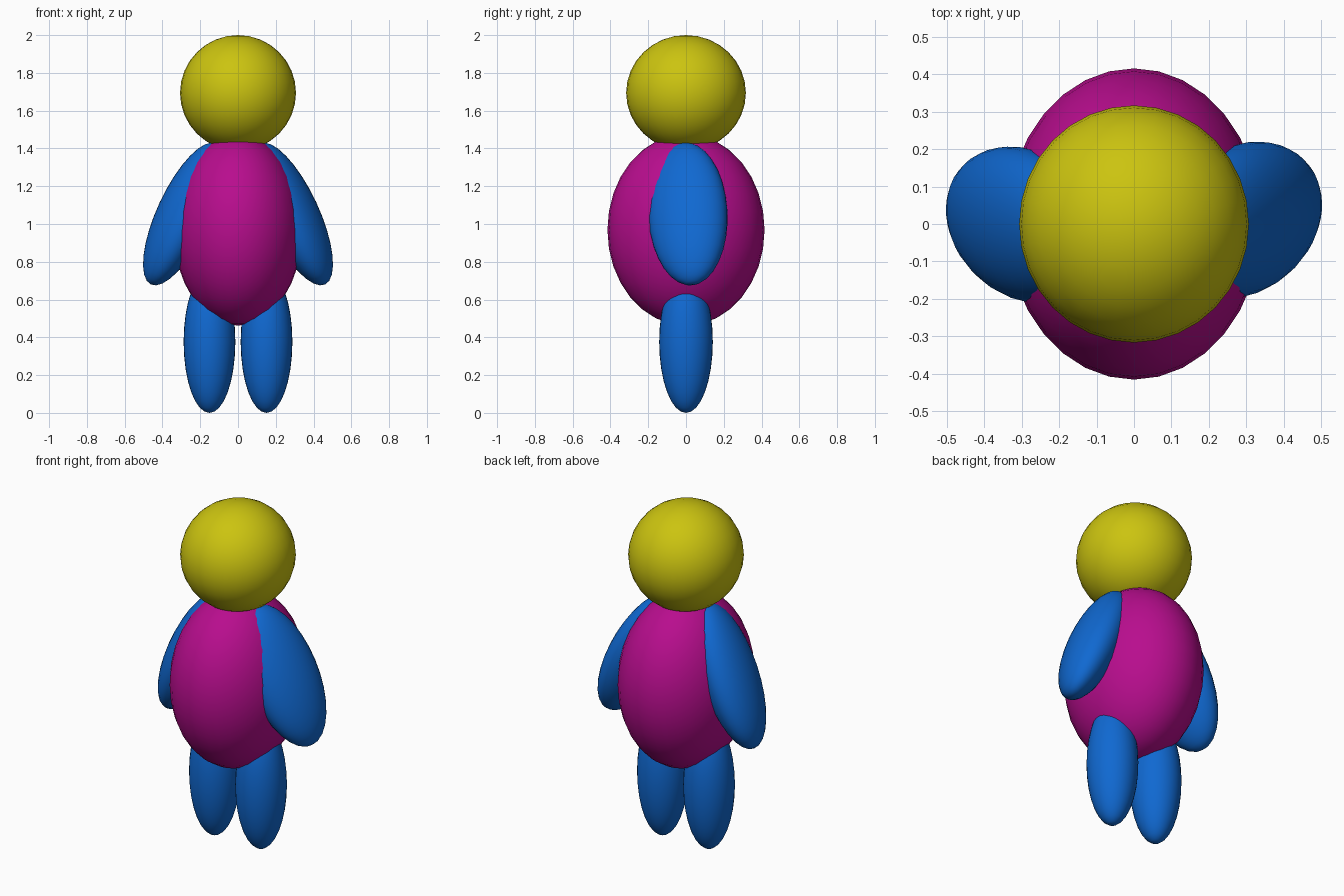
import bpy
from math import radians

if "Cube" in bpy.data.objects:
    bpy.data.objects.remove(bpy.data.objects["Cube"])


def material(name, rgb):
    mat = bpy.data.materials.new(name)
    mat.diffuse_color = (*rgb, 1)
    mat.use_nodes = True
    mat.node_tree.nodes["Principled BSDF"].inputs["Base Color"].default_value = mat.diffuse_color
    return mat


YELLOW = material("yellow", (0.60, 0.55, 0.005))
MAGENTA = material("magenta", (0.48, 0.004, 0.27))
BLUE = material("blue", (0.005, 0.14, 0.64))


def ellipsoid(name, centre, radii, mat, rot=(0, 0, 0)):
    bpy.ops.mesh.primitive_uv_sphere_add(segments=32, ring_count=16, radius=1, location=centre)
    ob = bpy.context.object
    ob.name = name
    ob.scale = radii
    # spin about the long axis first, then lean forward, then swing outward
    ob.rotation_mode = 'ZXY'
    ob.rotation_euler = [radians(a) for a in rot]
    ob.data.materials.append(mat)
    bpy.ops.object.shade_smooth()
    return ob


# Head and torso
ellipsoid("head", (0, 0, 1.694), (0.307, 0.317, 0.306), YELLOW)
ellipsoid("torso", (0, 0, 0.969), (0.341, 0.416, 0.507), MAGENTA)

# Limbs, mirrored left and right
for side, s, arm_y in (("right", 1, 0.01), ("left", -1, -0.003)):
    ellipsoid(side + "_leg", (s * 0.151, 0, 0.376), (0.137, 0.142, 0.376), BLUE)
    ellipsoid(side + "_arm", (s * 0.288, arm_y, 1.053), (0.135, 0.213, 0.412), BLUE,
              (3.5, -25 * s, -14 * s))
